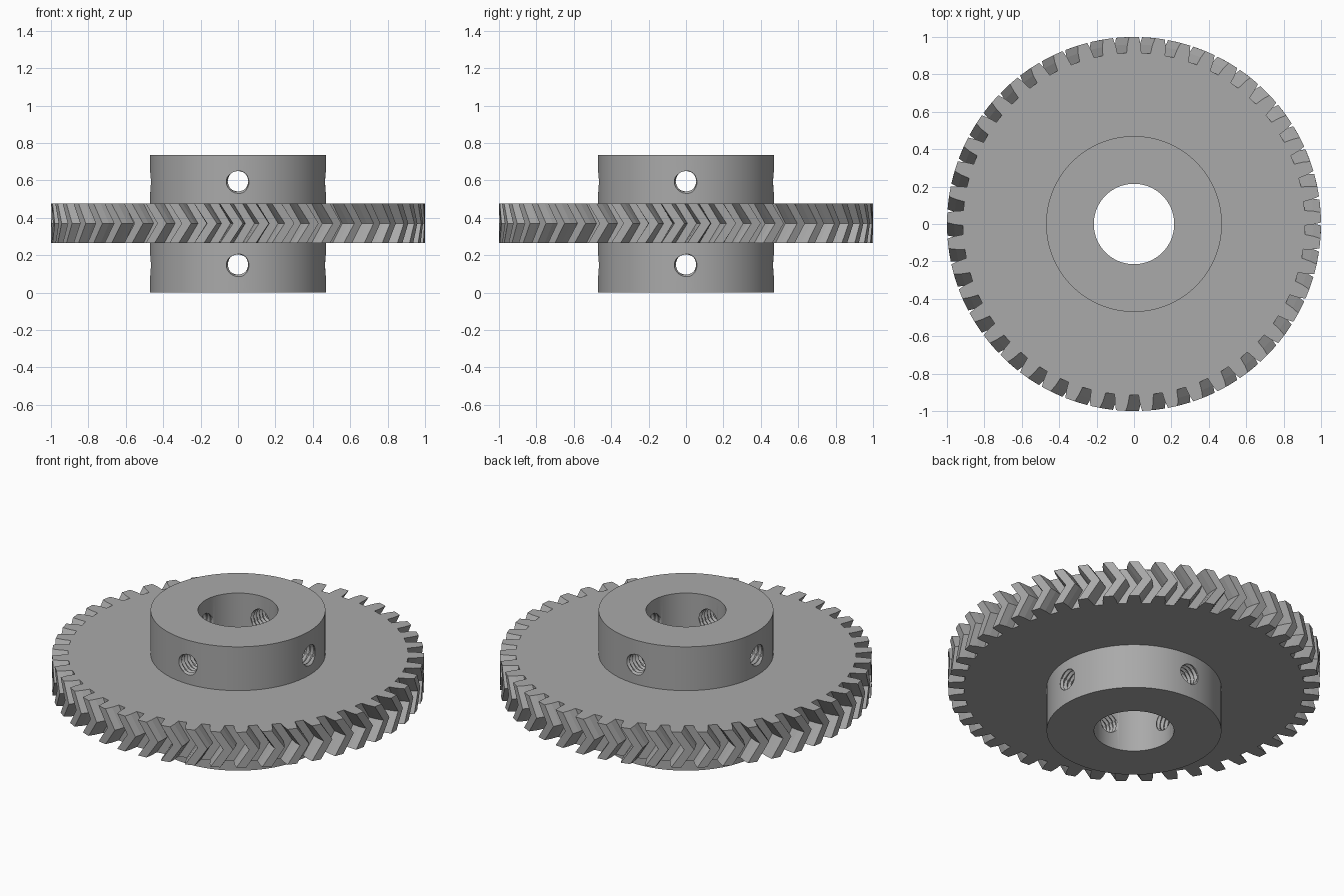
import bpy, bmesh
from math import sin, cos, pi, tau, radians
from mathutils import Matrix

if "Cube" in bpy.data.objects:
    bpy.data.objects.remove(bpy.data.objects["Cube"], do_unlink=True)

grey = bpy.data.materials.new("plain grey")
GREY = (0.4, 0.4, 0.4, 1)
grey.diffuse_color = GREY
grey.use_nodes = True
grey.node_tree.nodes["Principled BSDF"].inputs["Base Color"].default_value = GREY


def make_object(name, bm):
    bmesh.ops.recalc_face_normals(bm, faces=bm.faces)
    mesh = bpy.data.meshes.new(name)
    bm.to_mesh(mesh)
    bm.free()
    mesh.materials.append(grey)
    obj = bpy.data.objects.new(name, mesh)
    bpy.context.collection.objects.link(obj)
    return obj


def bridge(bm, a, b):
    """Quads between two closed rings of equal length."""
    n = len(a)
    for i in range(n):
        j = (i + 1) % n
        bm.faces.new((a[i], a[j], b[j], b[i]))


def ring(bm, points, z):
    return [bm.verts.new((r * cos(a), r * sin(a), z)) for r, a in points]


# Herringbone gear disc: three stacked tooth outlines, the middle one twisted
TEETH = 45
PITCH = tau / TEETH
TWIST = radians(4)
TOOTH = [(0.915, -0.31), (0.96, -0.265), (1.0, -0.19),
         (1.0, 0.19), (0.96, 0.265), (0.915, 0.31)]


def outline(twist):
    return [(r, pi / 2 + (t + f) * PITCH + twist)
            for t in range(TEETH) for r, f in TOOTH]


bm = bmesh.new()
bottom, middle, top = [ring(bm, outline(t), z)
                       for z, t in ((0.265, 0), (0.37, TWIST), (0.475, 0))]
core = [(0.35, a) for r, a in outline(0)]
core_low, core_high = ring(bm, core, 0.265), ring(bm, core, 0.475)
loops = [core_low, bottom, middle, top, core_high]
for a, b in zip(loops, loops[1:] + loops[:1]):
    bridge(bm, a, b)
make_object("herringbone_gear", bm)

# Hub: a thick tube running through the gear
SEGS = 128
bm = bmesh.new()
loops = [ring(bm, [(r, tau * i / SEGS) for i in range(SEGS)], z)
         for r, z in ((0.215, 0), (0.47, 0), (0.47, 0.735), (0.215, 0.735))]
for a, b in zip(loops, loops[1:] + loops[:1]):
    bridge(bm, a, b)
hub = make_object("hub", bm)

# Threaded cutters for the set screw holes, four around each end of the hub
THREAD = 0.026
SIDES = 24


def add_thread(bm, matrix):
    loops = []
    for k in range(52):
        depth = 0.17 + k * THREAD / 4
        points = []
        for i in range(SIDES):
            phase = (depth / THREAD - i / SIDES) % 1
            ridge = abs(2 * phase - 1)
            points.append((0.054 + 0.013 * ridge, tau * i / SIDES))
        loops.append(ring(bm, points, depth))
    for a, b in zip(loops, loops[1:]):
        bridge(bm, a, b)
    bm.faces.new(loops[0])
    bm.faces.new(loops[-1])
    bmesh.ops.transform(bm, matrix=matrix, verts=[v for lp in loops for v in lp])


bm = bmesh.new()
for z in (0.15, 0.595):
    for q in range(4):
        add_thread(bm, Matrix.Translation((0, 0, z))
                   @ Matrix.Rotation(q * pi / 2, 4, "Z")
                   @ Matrix.Rotation(pi / 2, 4, "Y"))
cutter = make_object("screw_hole_cutter", bm)
cutter.hide_render = True

# Cut the holes, keep the result and drop the cutter
mod = hub.modifiers.new("screw_holes", "BOOLEAN")
mod.operation = "DIFFERENCE"
mod.solver = "EXACT"
mod.object = cutter
bpy.context.view_layer.update()
cut = bpy.data.meshes.new_from_object(
    hub.evaluated_get(bpy.context.evaluated_depsgraph_get()))
hub.modifiers.clear()
hub.data = cut
bpy.data.objects.remove(cutter, do_unlink=True)

# Smooth round walls, sharp rims
for obj in bpy.context.selected_objects:
    obj.select_set(False)
hub.select_set(True)
bpy.context.view_layer.objects.active = hub
bpy.ops.object.shade_smooth_by_angle(angle=radians(30))
